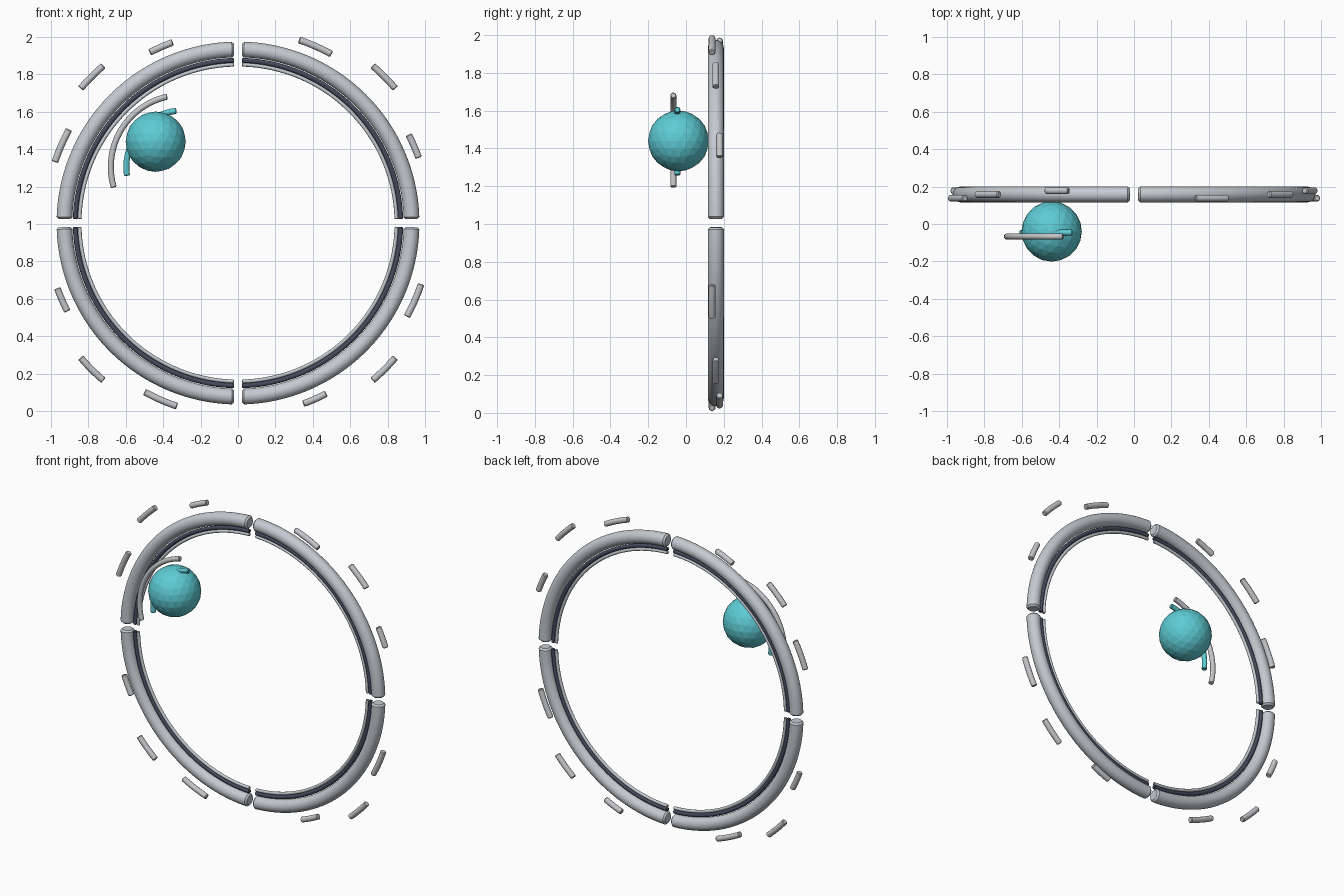
import bpy, bmesh
from math import sin, cos, pi, asin, radians

cube = bpy.data.objects.get("Cube")
if cube:
    bpy.data.objects.remove(cube)


def material(name, rgb):
    m = bpy.data.materials.new(name)
    m.use_nodes = True
    m.diffuse_color = (*rgb, 1)
    m.node_tree.nodes["Principled BSDF"].inputs["Base Color"].default_value = (*rgb, 1)
    return m


silver = material("silver", (0.55, 0.59, 0.63))
grey = material("light grey", (0.55, 0.56, 0.58))
dark = material("dark slate", (0.06, 0.07, 0.11))
teal = material("teal", (0.11, 0.60, 0.66))

RING = (0, 0.158, 1.005)


def finish(name, bm, mat, smooth):
    bmesh.ops.recalc_face_normals(bm, faces=bm.faces)
    mesh = bpy.data.meshes.new(name)
    bm.to_mesh(mesh)
    bm.free()
    mesh.materials.append(mat)
    obj = bpy.data.objects.new(name, mesh)
    bpy.context.collection.objects.link(obj)
    if smooth:
        bpy.ops.object.select_all(action="DESELECT")
        obj.select_set(True)
        bpy.context.view_layer.objects.active = obj
        bpy.ops.object.shade_smooth_by_angle(angle=radians(40))
    return obj


def arc_rod(name, centre, radius, start, end, thick, mat, steps=12, sides=16, bevel=0.25):
    """Round rod swept along an arc in the xz plane, with softened ends."""
    bm = bmesh.new()
    trim = bevel * thick / radius
    stations = [(start, thick * (1 - bevel))]
    for i in range(steps + 1):
        stations.append((start + trim + (end - start - 2 * trim) * i / steps, thick))
    stations.append((end, thick * (1 - bevel)))
    loops = []
    for a, t in stations:
        loop = []
        for k in range(sides):
            b = 2 * pi * k / sides
            r = radius + t * cos(b)
            loop.append(bm.verts.new((centre[0] + r * cos(a), centre[1] + t * sin(b),
                                      centre[2] + r * sin(a))))
        loops.append(loop)
    for p, q in zip(loops, loops[1:]):
        for k in range(sides):
            n = (k + 1) % sides
            bm.faces.new((p[k], p[n], q[n], q[k]))
    bm.faces.new(loops[0])
    bm.faces.new(loops[-1])
    return finish(name, bm, mat, True)


# Ring quadrants: thick outer tube, dark groove rail and thin inner rail
rails = [("outer_tube", 0.928, 0.042, silver, 24),
         ("groove_rail", 0.870, 0.013, dark, 12),
         ("inner_rail", 0.847, 0.010, silver, 12)]
# Dashes around the ring: angle, distance, length, depth offset
dashes = [("short_dash", 23.6, 1.027, 0.135, 0.02),
          ("middle_dash", 45, 1.107, 0.172, 0),
          ("long_dash", 66.3, 1.032, 0.19, -0.02)]
corners = ["upper_left", "upper_right", "lower_right", "lower_left"]
for q, corner in enumerate(corners):
    turn = q * pi / 2
    for name, radius, thick, mat, sides in rails:
        gap = asin(0.022 / radius)
        arc_rod(f"{name}_{corner}", RING, radius, turn + gap, turn + pi / 2 - gap,
                thick, mat, 40, sides)
    for name, angle, radius, length, shift in dashes:
        mid, half = turn + radians(angle), length / 2 / radius
        arc_rod(f"{name}_{corner}", (0, RING[1] + shift, RING[2]), radius,
                mid - half, mid + half, 0.018, grey, 6)

# Faceted ball in front of the ring
bm = bmesh.new()
bmesh.ops.create_icosphere(bm, subdivisions=3, radius=0.161)
bmesh.ops.translate(bm, verts=bm.verts, vec=(-0.44, -0.04, 1.44))
finish("ball", bm, teal, False)

# Two concentric arcs around the ball
arc_rod("outer_arc", (-0.295, -0.067, 1.305), 0.385, radians(102.5), radians(196.5), 0.016, grey, 24)
arc_rod("inner_arc", (-0.295, -0.046, 1.305), 0.302, radians(96.5), radians(189), 0.016, teal, 24)
